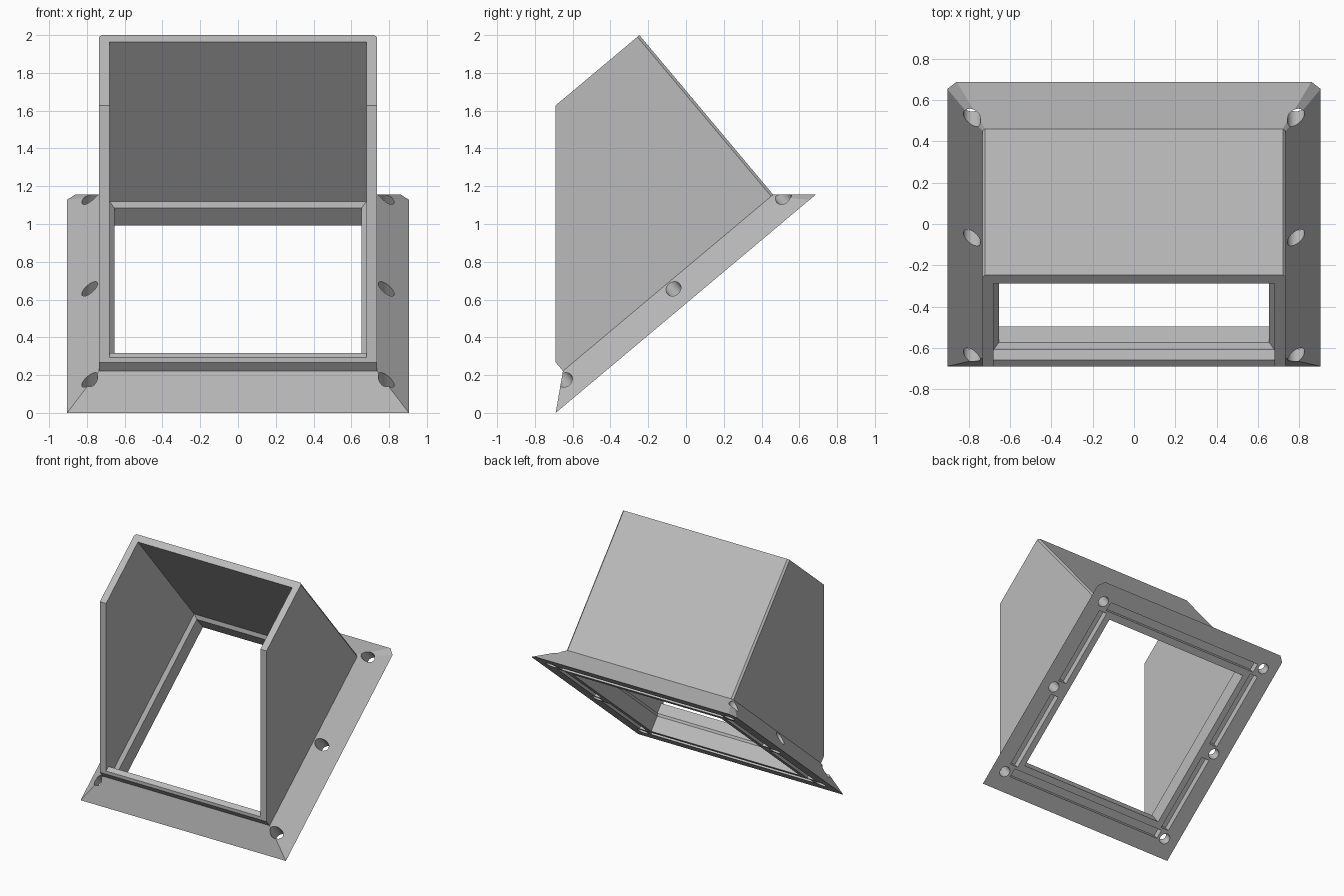
import bpy, bmesh, math
from mathutils import Matrix

cube = bpy.data.objects.get("Cube")
if cube:
    bpy.data.objects.remove(cube, do_unlink=True)

TILT = math.radians(40)
LENGTH = 1.8
# Parts are laid out flat (x, along the slope, out of the slope), then tilted
SLOPE = Matrix.Translation((0, -0.69, 0)) @ Matrix.Rotation(TILT, 4, 'X')

grey = bpy.data.materials.new("plain_grey")
grey.use_nodes = True
colour = (0.5, 0.5, 0.5, 1)
grey.diffuse_color = colour
grey.node_tree.nodes["Principled BSDF"].inputs["Base Color"].default_value = colour


def make(name, bm, matrix=SLOPE):
    bmesh.ops.recalc_face_normals(bm, faces=bm.faces)
    bm.transform(matrix)
    mesh = bpy.data.meshes.new(name)
    bm.to_mesh(mesh)
    bm.free()
    mesh.materials.append(grey)
    obj = bpy.data.objects.new(name, mesh)
    bpy.context.collection.objects.link(obj)
    return obj


def outline(half, front, back, chamfer=0):
    """Rectangle, optionally with its two back corners cut off."""
    if not chamfer:
        return [(-half, front), (half, front), (half, back), (-half, back)]
    return [(-half, front), (half, front), (half, back - chamfer),
            (half - chamfer, back), (chamfer - half, back), (-half, back - chamfer)]


def loft(name, sections, matrix=SLOPE):
    """Solid through a stack of (outline, height) sections."""
    bm = bmesh.new()
    rings = [[bm.verts.new((x, y, h)) for x, y in pts] for pts, h in sections]
    for low, high in zip(rings, rings[1:]):
        for i in range(len(low)):
            j = (i + 1) % len(low)
            bm.faces.new((low[i], low[j], high[j], high[i]))
    bm.faces.new(rings[0][::-1])
    bm.faces.new(rings[-1])
    return make(name, bm, matrix)


def box(name, x0, x1, y0, y1, z0, z1, matrix=SLOPE):
    pts = [(x0, y0), (x1, y0), (x1, y1), (x0, y1)]
    return loft(name, [(pts, z0), (pts, z1)], matrix)


def cut(target, cutter):
    cutter.hide_render = True
    mod = target.modifiers.new("cut", 'BOOLEAN')
    mod.operation = 'DIFFERENCE'
    mod.solver = 'EXACT'
    mod.object = cutter
    bpy.context.view_layer.objects.active = target
    bpy.ops.object.modifier_apply(modifier=mod.name)
    bpy.data.objects.remove(cutter, do_unlink=True)


# Bevelled flange with the hood rising square from it
hood = loft("flanged_hood", [
    (outline(0.905, 0, LENGTH, 0.045), 0),
    (outline(0.735, 0.172, 1.625, 0.014), 0.145),
    (outline(0.735, 0.172, 1.625, 0.014), 1.247)])

# Hollow interior narrowing to the flange opening
cut(hood, loft("cavity", [
    (outline(0.655, 0.252, 1.545), -0.2),
    (outline(0.655, 0.252, 1.545), 0.12),
    (outline(0.68, 0.227, 1.57), 0.145),
    (outline(0.68, 0.227, 1.57), 1.5)]))

# Open front above a low lip, then a vertical trim of the side walls
cut(hood, box("front_opening", -0.68, 0.68, 0, 0.3, 0.224, 1.5))
cut(hood, box("front_trim", -2, 2, -3, -0.69, 0.1, 3, Matrix()))

# Screw holes along both sides
for x in (-0.785, 0.785):
    for y in (0.15, 0.9, 1.655):
        bm = bmesh.new()
        bmesh.ops.create_cone(bm, cap_ends=True, segments=32, radius1=0.042,
                              radius2=0.042, depth=0.6,
                              matrix=Matrix.Translation((x, y, 0)))
        cut(hood, make("screw_hole", bm))

# Seal grooves in the underside, stopping short of the screw holes
DEPTH = 0.05
for y in (0.13, LENGTH - 0.2):
    cut(hood, box("end_groove", -0.72, 0.72, y, y + 0.07, -0.1, DEPTH))
for x in (-0.775, 0.705):
    for y0, y1 in ((0.22, 0.84), (0.96, 1.58)):
        cut(hood, box("side_groove", x, x + 0.07, y0, y1, -0.1, DEPTH))

bpy.ops.object.select_all(action='DESELECT')
hood.select_set(True)
bpy.context.view_layer.objects.active = hood
bpy.ops.object.shade_smooth_by_angle(angle=math.radians(25))
